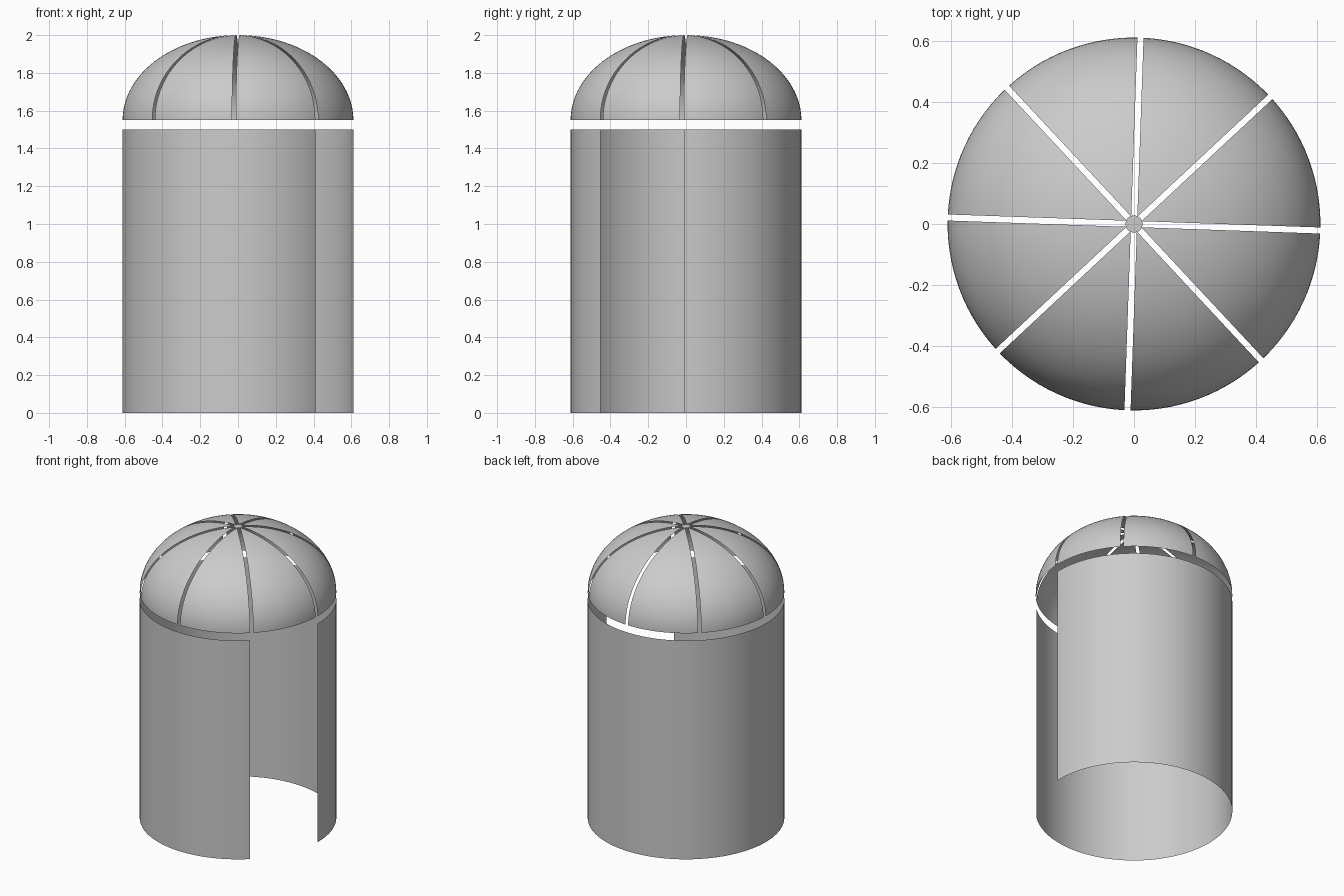
import bpy, bmesh
from math import sin, cos, asin, radians, pi

if "Cube" in bpy.data.objects:
    bpy.data.objects.remove(bpy.data.objects["Cube"])

R, WALL_H = 0.611, 1.5
DOME_Z, DOME_H = 1.55, 0.45
HALF_GAP, HUB_R = 0.01, 0.028
TURN = radians(-2)          # slots are turned slightly off the axes


def make_grid(name, rows):
    """Thin smooth sheet from rows of points."""
    bm = bmesh.new()
    vs = [[bm.verts.new(p) for p in row] for row in rows]
    for a, b in zip(vs, vs[1:]):
        for i in range(len(a) - 1):
            bm.faces.new((a[i], a[i + 1], b[i + 1], b[i])).smooth = True
    me = bpy.data.meshes.new(name)
    bm.to_mesh(me)
    bm.free()
    ob = bpy.data.objects.new(name, me)
    bpy.context.collection.objects.link(ob)
    return ob


# Round wall with one doorway, as wide as one dome panel plus its slots
slot = asin(HALF_GAP / R)
start = TURN + slot
sweep = radians(315) - 2 * slot
n = 112
angles = [start + sweep * i / n for i in range(n + 1)]
make_grid("wall", [[(R * cos(a), R * sin(a), z) for a in angles]
                   for z in (0, WALL_H)])

# Eight dome panels separated by parallel-sided slots
lat, seg = 32, 14
t_end = pi / 2 - asin(0.0265 / R)
for k in range(8):
    mid = TURN + pi / 4 * (k + 0.5)
    rows = []
    for j in range(lat + 1):
        t = t_end * j / lat
        r, z = R * cos(t), DOME_Z + DOME_H * sin(t)
        half = pi / 8 - asin(HALF_GAP / r)
        rows.append([(r * cos(mid + half * (2 * i / seg - 1)),
                      r * sin(mid + half * (2 * i / seg - 1)), z)
                     for i in range(seg + 1)])
    make_grid(f"dome_panel_{k + 1}", rows)

# Small disc joining the panels at the crown
bpy.ops.mesh.primitive_circle_add(vertices=32, radius=HUB_R, fill_type='NGON',
                                  location=(0, 0, 2.0))
bpy.context.object.name = "crown_disc"
